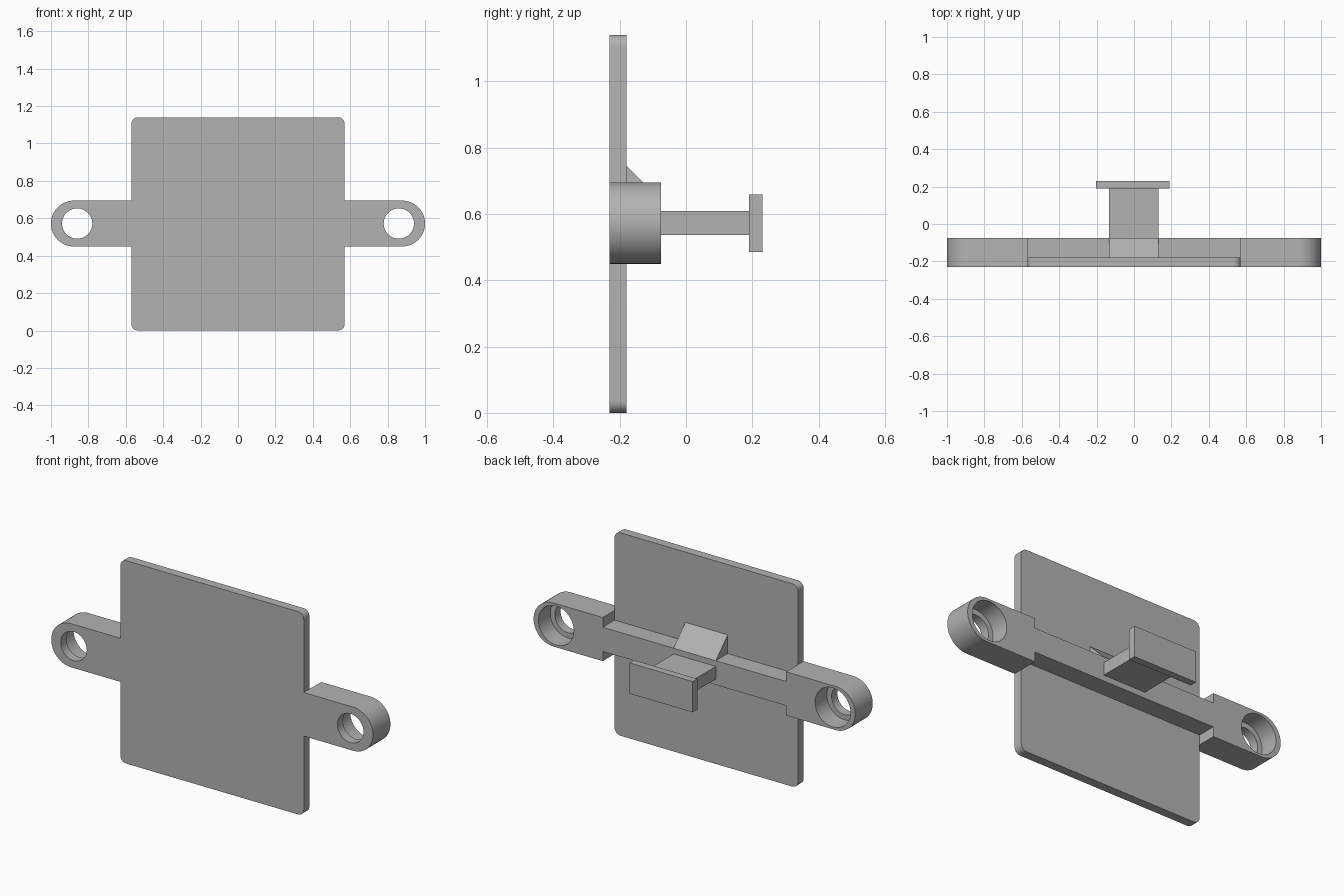
import bpy, bmesh
from math import pi, sin, cos, radians

cube = bpy.data.objects.get("Cube")
if cube:
    bpy.data.objects.remove(cube, do_unlink=True)

grey = bpy.data.materials.new("plain grey")
grey.use_nodes = True
colour = (0.45, 0.45, 0.45, 1)
grey.diffuse_color = colour
grey.node_tree.nodes["Principled BSDF"].inputs["Base Color"].default_value = colour

MID = 0.572                      # height of the bar centreline
FRONT, PLATE_BACK, BAR_BACK = -0.23, -0.18, -0.075


def extrude(name, points, direction):
    """Closed solid from a flat outline swept along a direction."""
    bm = bmesh.new()
    face = bm.faces.new([bm.verts.new(p) for p in points])
    swept = bmesh.ops.extrude_face_region(bm, geom=[face])["geom"]
    bmesh.ops.translate(bm, vec=direction,
                        verts=[v for v in swept if isinstance(v, bmesh.types.BMVert)])
    bmesh.ops.recalc_face_normals(bm, faces=bm.faces)
    mesh = bpy.data.meshes.new(name)
    bm.to_mesh(mesh)
    bm.free()
    mesh.materials.append(grey)
    obj = bpy.data.objects.new(name, mesh)
    bpy.context.collection.objects.link(obj)
    return obj


def box(name, x, y, z):
    outline = [(x[0], y[0], z[0]), (x[1], y[0], z[0]),
               (x[1], y[0], z[1]), (x[0], y[0], z[1])]
    return extrude(name, outline, (0, y[1] - y[0], 0))


def arc(cx, cz, radius, start, end, steps, y):
    angles = [start + (end - start) * i / steps for i in range(steps + 1)]
    return [(cx + radius * cos(a), y, cz + radius * sin(a)) for a in angles]


def smooth(obj):
    bpy.ops.object.select_all(action="DESELECT")
    obj.select_set(True)
    bpy.context.view_layer.objects.active = obj
    bpy.ops.object.shade_smooth_by_angle(angle=radians(30))


# Square front plate with rounded corners
half, corner = 0.57, 0.036
outline = []
for i, (sx, sz) in enumerate([(1, 1), (-1, 1), (-1, -1), (1, -1)]):
    outline += arc(sx * (half - corner), half + sz * (half - corner), corner,
                   i * pi / 2, (i + 1) * pi / 2, 8, FRONT)
smooth(extrude("front_plate", outline, (0, PLATE_BACK - FRONT, 0)))


# Rounded mounting ears with a counterbored hole
def ear(name, side):
    r = 0.1225
    ends = [(half, FRONT, MID - r)] + arc(1 - r, MID, r, -pi / 2, pi / 2, 32, FRONT)
    ends.append((half, FRONT, MID + r))
    body = extrude(name, [(side * x, y, z) for x, y, z in ends],
                   (0, BAR_BACK - FRONT, 0))
    for label, radius, start in (("hole", 0.081, FRONT - 0.1),
                                 ("counterbore", 0.11, PLATE_BACK)):
        ring = arc(side * 0.86, MID, radius, 0, 2 * pi, 48, start)[:-1]
        cutter = extrude(name + "_" + label + "_cutter", ring, (0, 0.4, 0))
        cutter.hide_render = True
        cut = body.modifiers.new(label, "BOOLEAN")
        cut.operation, cut.solver, cut.object = "DIFFERENCE", "EXACT", cutter
        bpy.context.view_layer.objects.active = body
        bpy.ops.object.modifier_apply(modifier=cut.name)
        bpy.data.objects.remove(cutter, do_unlink=True)
    smooth(body)


ear("left_ear", 1)
ear("right_ear", -1)

# Narrower bar across the back of the plate
bar_top = MID + 0.068
box("cross_bar", (-half, half), (PLATE_BACK, BAR_BACK), (MID - 0.068, bar_top))

# Sloped brace between plate and bar
arm_x = (-0.133, 0.13)
extrude("sloped_brace",
        [(arm_x[0], PLATE_BACK, bar_top), (arm_x[0], BAR_BACK, bar_top),
         (arm_x[0], PLATE_BACK, bar_top + BAR_BACK - PLATE_BACK)],
        (arm_x[1] - arm_x[0], 0, 0))

# Rear arm and its end plate
box("rear_arm", arm_x, (BAR_BACK, 0.19), (0.537, 0.608))
box("rear_end_plate", (-0.203, 0.19), (0.19, 0.23), (0.485, 0.658))
